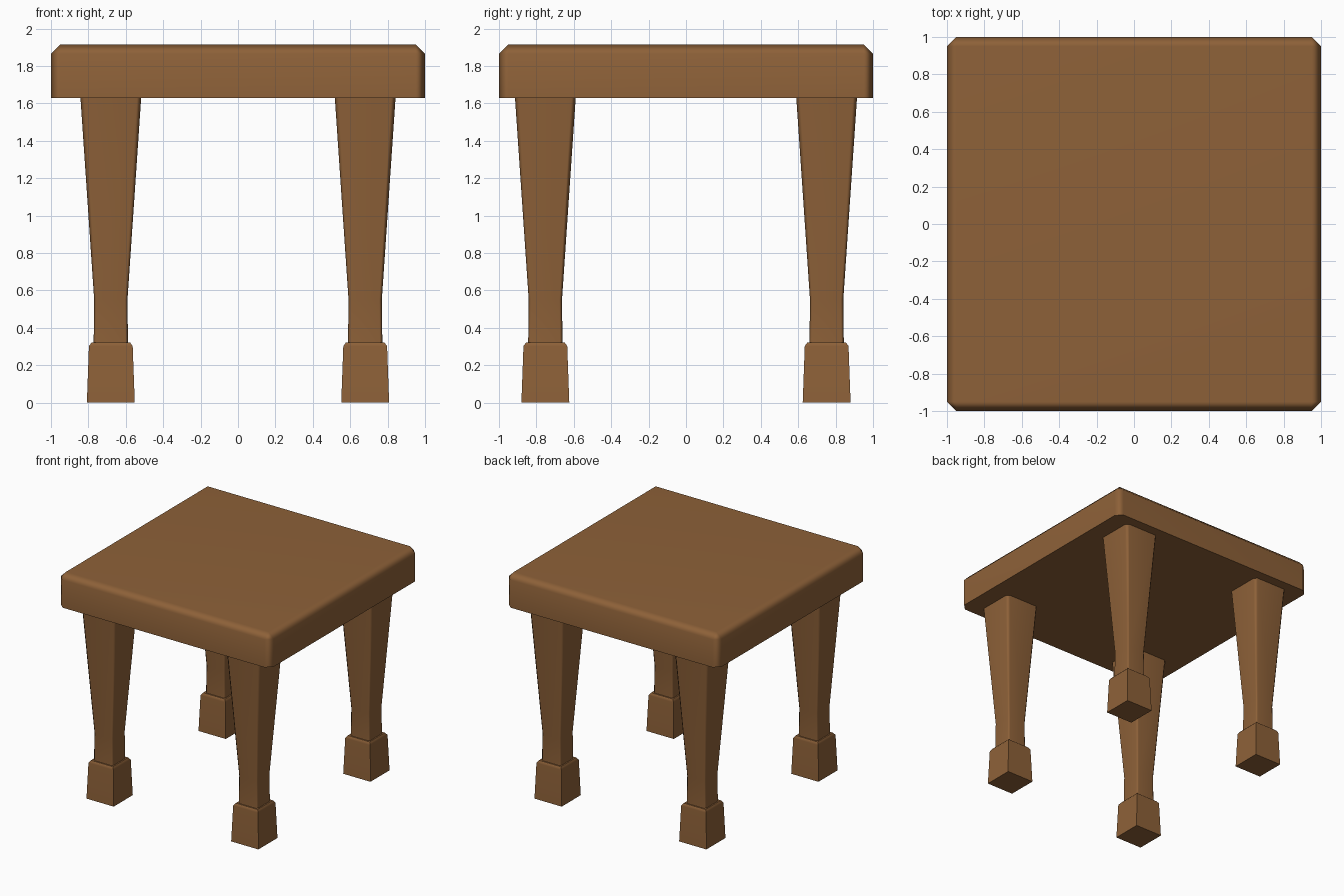
import bpy, bmesh

if "Cube" in bpy.data.objects:
    bpy.data.objects.remove(bpy.data.objects["Cube"])

wood = bpy.data.materials.new("brown wood")
wood.diffuse_color = (0.27, 0.12, 0.04, 1)
wood.use_nodes = True
wood.node_tree.nodes["Principled BSDF"].inputs["Base Color"].default_value = wood.diffuse_color


def add_object(name, bm):
    bmesh.ops.recalc_face_normals(bm, faces=bm.faces)
    mesh = bpy.data.meshes.new(name)
    bm.to_mesh(mesh)
    bm.free()
    mesh.materials.append(wood)
    obj = bpy.data.objects.new(name, mesh)
    bpy.context.collection.objects.link(obj)
    bpy.ops.object.select_all(action='DESELECT')
    obj.select_set(True)
    bpy.context.view_layer.objects.active = obj
    bpy.ops.object.shade_smooth_by_angle(angle=0.87)  # about 50 degrees
    return obj


def weighted_normals(obj):
    mod = obj.modifiers.new("weighted normals", 'WEIGHTED_NORMAL')
    mod.keep_sharp = True


def square_loft(rings, cx, cy):
    """Loft square sections (z, half width, corner cut) into a closed solid."""
    bm = bmesh.new()
    loops = []
    for z, h, c in rings:
        k = h - c
        pts = [(k, -h), (h, -k), (h, k), (k, h), (-k, h), (-h, k), (-h, -k), (-k, -h)]
        if c == 0:
            pts = [(h, -h), (h, h), (-h, h), (-h, -h)]
        loops.append([bm.verts.new((cx + x, cy + y, z)) for x, y in pts])
    n = len(loops[0])
    for a, b in zip(loops, loops[1:]):
        for i in range(n):
            j = (i + 1) % n
            bm.faces.new((a[i], a[j], b[j], b[i]))
    bm.faces.new(loops[0][::-1])
    bm.faces.new(loops[-1])
    return bm


def mirrored(obj):
    mod = obj.modifiers.new("four corners", 'MIRROR')
    mod.use_axis = (True, True, False)
    weighted_normals(obj)


# Table top: slab with bevelled upper and corner edges, crisp underside
bm = bmesh.new()
bmesh.ops.create_cube(bm, size=1)
for v in bm.verts:
    v.co = (v.co.x * 2, v.co.y * 2, 1.63 if v.co.z < 0 else 1.915)
edges = [e for e in bm.edges if any(v.co.z > 1.7 for v in e.verts)]
bmesh.ops.bevel(bm, geom=edges, offset=0.05, segments=1, affect='EDGES')
weighted_normals(add_object("table_top", bm))

# Tapered legs with softened corners
mirrored(add_object("legs", square_loft(
    [(0.30, 0.092, 0.014), (0.55, 0.089, 0.014), (1.64, 0.163, 0.024)], 0.68, 0.752)))

# Square flared feet
mirrored(add_object("feet", square_loft(
    [(0, 0.128, 0), (0.302, 0.117, 0), (0.322, 0.103, 0)], 0.68, 0.752)))
